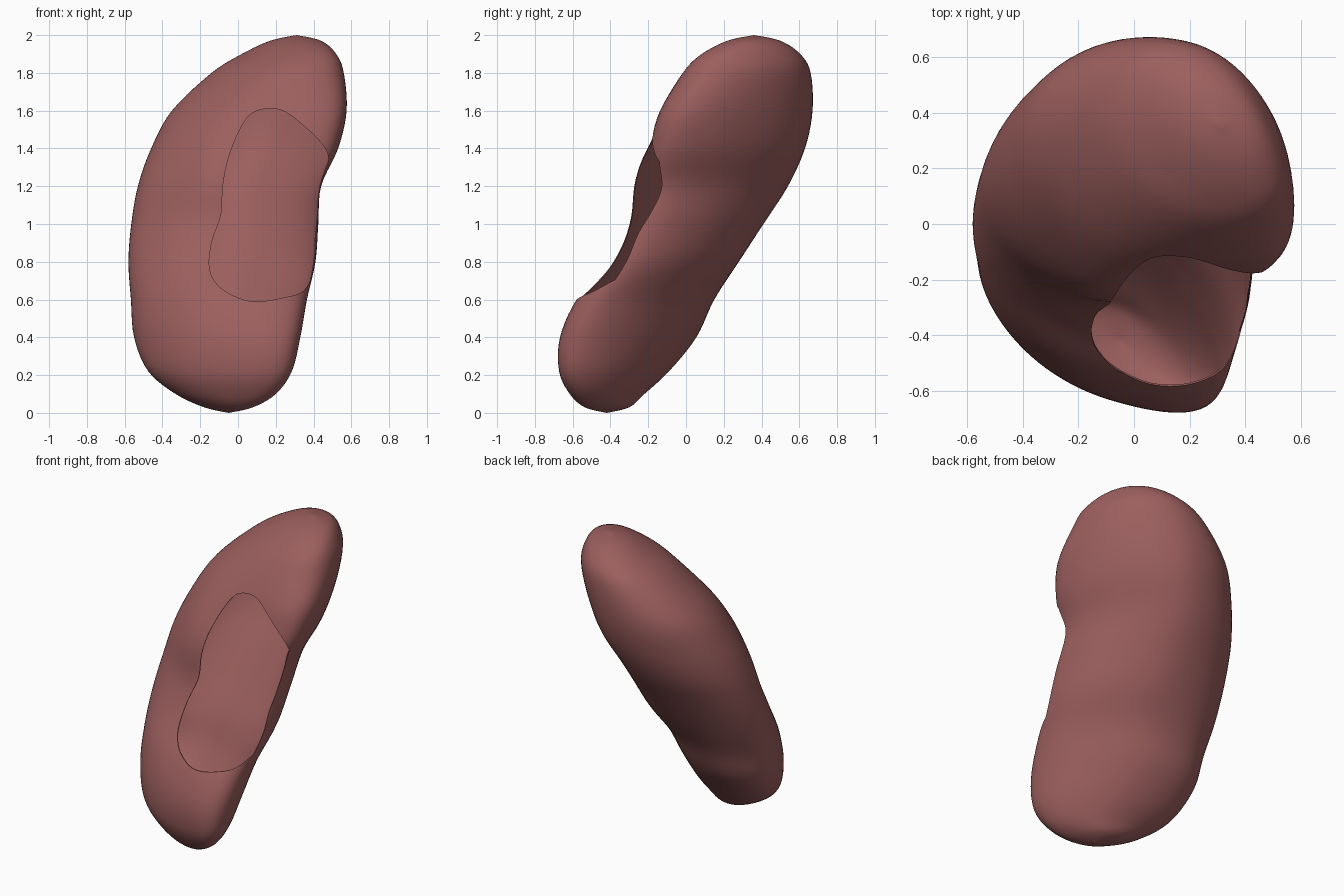
import bpy, bmesh, math
from mathutils import Vector

if "Cube" in bpy.data.objects:
    bpy.data.objects.remove(bpy.data.objects["Cube"])

# Horizontal slices of the bean body: z, x min, x max, y min, y max, skew, pull of right end
ROWS = [
    (0.0, -.05, -.05, -.42, -.42, -.42, .2),
    (.03, -.18, .08, -.53, -.30, -.42, .2),
    (.10, -.33, .20, -.60, -.22, -.42, .2),
    (.22, -.475, .285, -.65, -.09, -.42, .2),
    (.40, -.55, .33, -.645, .055, -.40, .2),
    (.60, -.567, .365, -.56, .15, -.32, .22),
    (.80, -.58, .41, -.40, .28, -.18, .3),
    (1.0, -.565, .425, -.29, .41, -.1, .4),
    (1.2, -.53, .44, -.23, .54, -.05, .46),
    (1.4, -.46, .53, -.175, .63, -.07, .47),
    (1.6, -.35, .575, -.12, .67, -.17, .36),
    (1.8, -.14, .56, -.01, .66, -.25, .2),
    (1.9, .02, .52, .09, .605, -.3, .2),
    (1.97, .17, .44, .22, .50, -.3, .1),
    (2.0, .31, .31, .36, .36, -.3, .1),
]
# Opening rim: x, z, and how far back the cut reaches in y
RIM = [(.10, .59, -.40), (.24, .61, -.41), (.35, .65, -.41), (.42, .78, -.33),
       (.47, .92, -.28), (.47, 1.05, -.20), (.47, 1.2, -.13), (.48, 1.34, -.14),
       (.44, 1.43, -.09), (.30, 1.56, 0), (.20, 1.61, 0), (.08, 1.59, 0),
       (.01, 1.5, 0), (-.05, 1.35, -.05), (-.08, 1.2, -.05), (-.09, 1.05, -.1),
       (-.14, .9, -.15), (-.15, .76, -.2), (-.10, .67, -.3), (0, .61, -.38)]
SEG, SUB = 72, 5


def spline(pts, closed=False):
    """Catmull-Rom subdivision of a list of tuples."""
    n, out = len(pts), []
    for i in range(n if closed else n - 1):
        idx = [i - 1, i, i + 1, i + 2]
        p = [pts[k % n] if closed else pts[min(max(k, 0), n - 1)] for k in idx]
        for s in range(SUB):
            t = s / SUB
            out.append(tuple(.5 * (2 * b + (c - a) * t + (2*a - 5*b + 4*c - d) * t*t
                                   + (3*b - a - 3*c + d) * t**3) for a, b, c, d in zip(*p)))
    return out if closed else out + [pts[-1]]


def slice_point(row, t):
    z, x0, x1, y0, y1, skew, pull = row
    a, b = (x1 - x0) / 2, (y1 - y0) / 2
    x = (x0 + x1) / 2 + a * math.cos(t)
    y = (y0 + y1) / 2 + b * math.sin(t + math.asin(skew))
    y -= pull * a * max(0, math.cos(t)) ** 2
    # raised lip left of the opening
    y -= .06 * max(0, -math.sin(t)) * math.exp(-((x + .14) / .2) ** 2 - ((z - 1.3) / .25) ** 2)
    return Vector((x, y, z))


def loft(name, rings):
    """Skin closed rings; single-point rings become poles."""
    bm = bmesh.new()
    vs = [[bm.verts.new(p) for p in r] for r in rings]
    for lo, hi in zip(vs, vs[1:]):
        n = max(len(lo), len(hi))
        for i in range(n):
            j = (i + 1) % n
            if len(lo) == 1:
                bm.faces.new((lo[0], hi[j], hi[i]))
            elif len(hi) == 1:
                bm.faces.new((lo[i], lo[j], hi[0]))
            else:
                bm.faces.new((lo[i], lo[j], hi[j], hi[i]))
    bmesh.ops.recalc_face_normals(bm, faces=bm.faces)
    me = bpy.data.meshes.new(name)
    bm.to_mesh(me)
    bm.free()
    ob = bpy.data.objects.new(name, me)
    bpy.context.collection.objects.link(ob)
    return ob


# Bean-shaped hollow body
rows = spline(ROWS)
rings = [[slice_point(r, 2 * math.pi * i / SEG) for i in range(SEG)] for r in rows[1:-1]]
body = loft("organ_shell", [[slice_point(rows[0], 0)]] + rings + [[slice_point(rows[-1], 0)]])

# Cutter for the front opening
rim = spline(RIM, closed=True)
mid = Vector((.15, -.12, 1.1))
cutter = loft("opening_cutter", [[Vector((.15, -1.2, 1.1))],
                                 [Vector((x, -1.2, z)) for x, z, y in rim],
                                 [Vector((x, y, z)) for x, z, y in rim], [mid]])
cutter.hide_render = True
cutter.hide_viewport = True

# Thin wall, then the opening
shell = body.modifiers.new("wall", 'SOLIDIFY')
shell.thickness = .005
shell.offset = -1
cut = body.modifiers.new("opening", 'BOOLEAN')
cut.operation, cut.solver, cut.object = 'DIFFERENCE', 'EXACT', cutter

mat = bpy.data.materials.new("tissue")
mat.diffuse_color = (.33, .115, .112, 1)
mat.use_nodes = True
mat.node_tree.nodes["Principled BSDF"].inputs["Base Color"].default_value = mat.diffuse_color
body.data.materials.append(mat)
bpy.context.view_layer.objects.active = body
body.select_set(True)
bpy.ops.object.modifier_apply(modifier="wall")
bpy.ops.object.modifier_apply(modifier="opening")
bpy.ops.object.shade_smooth_by_angle(angle=math.radians(40))
bpy.data.objects.remove(cutter)
